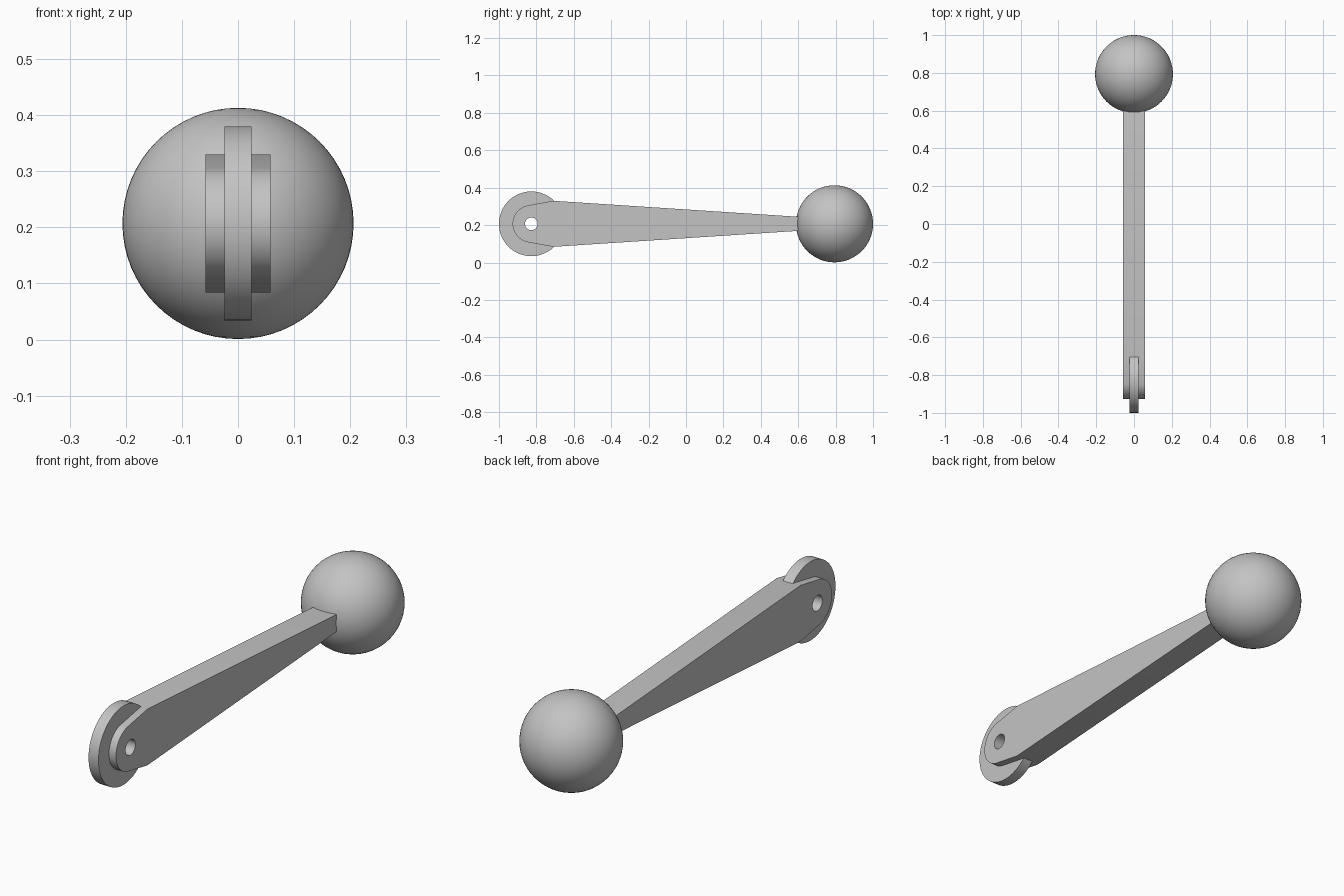
import bpy, bmesh
from math import sin, cos, pi, radians, atan2, acos, hypot

cube = bpy.data.objects.get("Cube")
if cube:
    bpy.data.objects.remove(cube, do_unlink=True)

PIVOT_Y, AXIS_Z = -0.827, 0.207

grey = bpy.data.materials.new("plain grey")
grey.use_nodes = True
colour = (0.55, 0.55, 0.55, 1)
grey.diffuse_color = colour
grey.node_tree.nodes["Principled BSDF"].inputs["Base Color"].default_value = colour


def add_object(name, bm):
    bmesh.ops.recalc_face_normals(bm, faces=bm.faces)
    mesh = bpy.data.meshes.new(name)
    bm.to_mesh(mesh)
    bm.free()
    mesh.materials.append(grey)
    obj = bpy.data.objects.new(name, mesh)
    bpy.context.collection.objects.link(obj)
    return obj


def slab(name, outline, half_width):
    """Extrude a side outline of (y, z) points about the pivot across x."""
    bm = bmesh.new()
    verts = [bm.verts.new((-half_width, PIVOT_Y + y, AXIS_Z + z)) for y, z in outline]
    face = bm.faces.new(verts)
    side = bmesh.ops.extrude_face_region(bm, geom=[face])["geom"]
    moved = [v for v in side if isinstance(v, bmesh.types.BMVert)]
    bmesh.ops.translate(bm, verts=moved, vec=(2 * half_width, 0, 0))
    return add_object(name, bm)


def arc(radius, start, end, steps):
    angles = [start + (end - start) * i / steps for i in range(steps + 1)]
    return [(radius * cos(a), radius * sin(a)) for a in angles]


# Tapered arm with a rounded end tangent to its flared shoulders
shoulder = (0.117, 0.123)
tip = (1.622, 0.025)
cap = 0.10
tangent = atan2(shoulder[1], shoulder[0]) + acos(cap / hypot(*shoulder))
outline = [tip, shoulder] + arc(cap, tangent, 2 * pi - tangent, 32)
outline += [(shoulder[0], -shoulder[1]), (tip[0], -tip[1])]
arm = slab("arm", outline, 0.058)

# Thin disc set into the forked end
disc = slab("pivot_disc", arc(0.173, 0, 2 * pi, 64)[:-1], 0.024)

# Pivot hole through arm and disc
cutter = slab("hole_cutter", arc(0.034, 0, 2 * pi, 32)[:-1], 0.1)
cutter.hide_render = True
for obj in (arm, disc):
    mod = obj.modifiers.new("pivot_hole", 'BOOLEAN')
    mod.operation = 'DIFFERENCE'
    mod.solver = 'EXACT'
    mod.object = cutter
    bpy.context.view_layer.objects.active = obj
    bpy.ops.object.modifier_apply(modifier=mod.name)
bpy.data.objects.remove(cutter, do_unlink=True)

# Ball knob
bm = bmesh.new()
bmesh.ops.create_uvsphere(bm, u_segments=64, v_segments=32, radius=0.206)
bmesh.ops.translate(bm, verts=bm.verts, vec=(0, 0.794, AXIS_Z))
ball = add_object("ball_knob", bm)

# Smooth curved surfaces, keep edges sharp
bpy.ops.object.select_all(action='DESELECT')
for obj in (arm, disc, ball):
    obj.select_set(True)
bpy.context.view_layer.objects.active = arm
bpy.ops.object.shade_smooth_by_angle(angle=radians(20))
